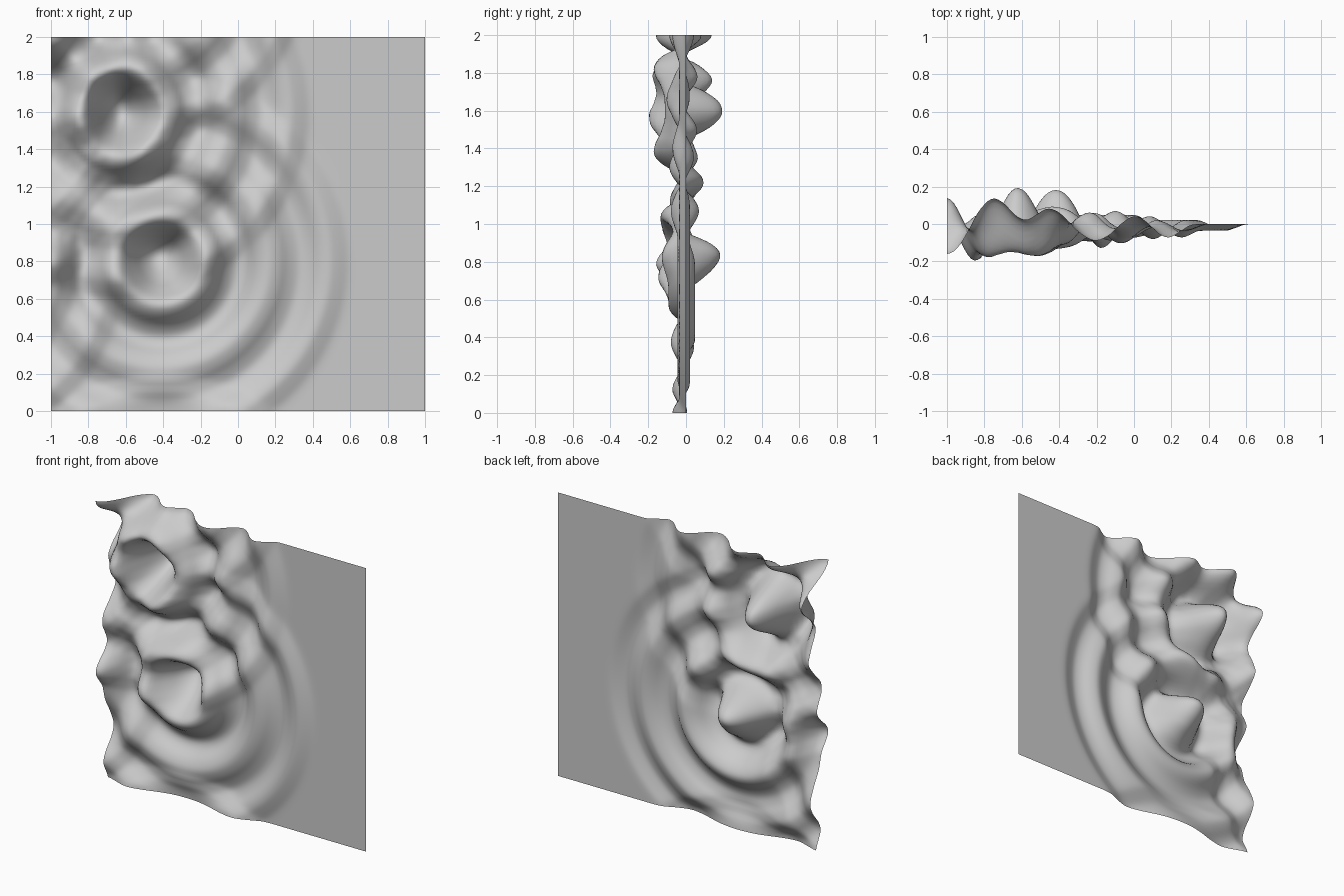
import bpy, bmesh
from math import hypot

if "Cube" in bpy.data.objects:
    bpy.data.objects.remove(bpy.data.objects["Cube"])

N = 110  # grid cells per side

# Radial wave profile: (distance from source, displacement towards the back)
PROFILE = [(-0.05, 0.165), (0.0, 0.183), (0.05, 0.165), (0.10, 0.105), (0.15, 0.01),
           (0.20, -0.072), (0.24, -0.092), (0.29, -0.06), (0.34, 0.008), (0.40, 0.047),
           (0.45, 0.035), (0.51, -0.018), (0.57, -0.044), (0.63, -0.03), (0.68, 0.0),
           (0.74, 0.021), (0.79, 0.008), (0.85, -0.025), (0.90, -0.036), (0.95, -0.022),
           (1.0, -0.004), (1.05, 0.0), (1.1, 0.0)]


def wave(r):
    """Smooth interpolation of the profile (cubic Hermite)."""
    if r >= 1.05:
        return 0.0
    i = 1
    while PROFILE[i + 1][0] < r:
        i += 1
    (ra, a), (rb, b), (rc, c), (rd, d) = PROFILE[i - 1:i + 3]
    h = rc - rb
    t = (r - rb) / h
    m0 = (c - a) / (rc - ra) * h
    m1 = (d - b) / (rd - rb) * h
    return ((2*t**3 - 3*t**2 + 1) * b + (t**3 - 2*t**2 + t) * m0
            + (3*t**2 - 2*t**3) * c + (t**3 - t**2) * m1)


# Two ripple sources plus their reflections in the left, bottom and top edges
sources = [(sx, sz)
           for x, z in [(-0.62, 1.6), (-0.41, 0.8)]
           for sx in (x, -2 - x)
           for sz in (z, -z, 4 - z)]

# Upright rippled sheet
bm = bmesh.new()
bmesh.ops.create_grid(bm, x_segments=N, y_segments=N, size=1)
for v in bm.verts:
    x, z = v.co.x, v.co.y + 1
    v.co = (x, sum(wave(hypot(x - sx, z - sz)) for sx, sz in sources), z)
for f in bm.faces:
    f.smooth = True
bmesh.ops.recalc_face_normals(bm, faces=bm.faces)
bm.normal_update()
if sum(f.normal.y for f in bm.faces) > 0:
    bmesh.ops.reverse_faces(bm, faces=bm.faces)

mesh = bpy.data.meshes.new("rippled_sheet")
bm.to_mesh(mesh)
bm.free()
sheet = bpy.data.objects.new("rippled_sheet", mesh)
bpy.context.collection.objects.link(sheet)
